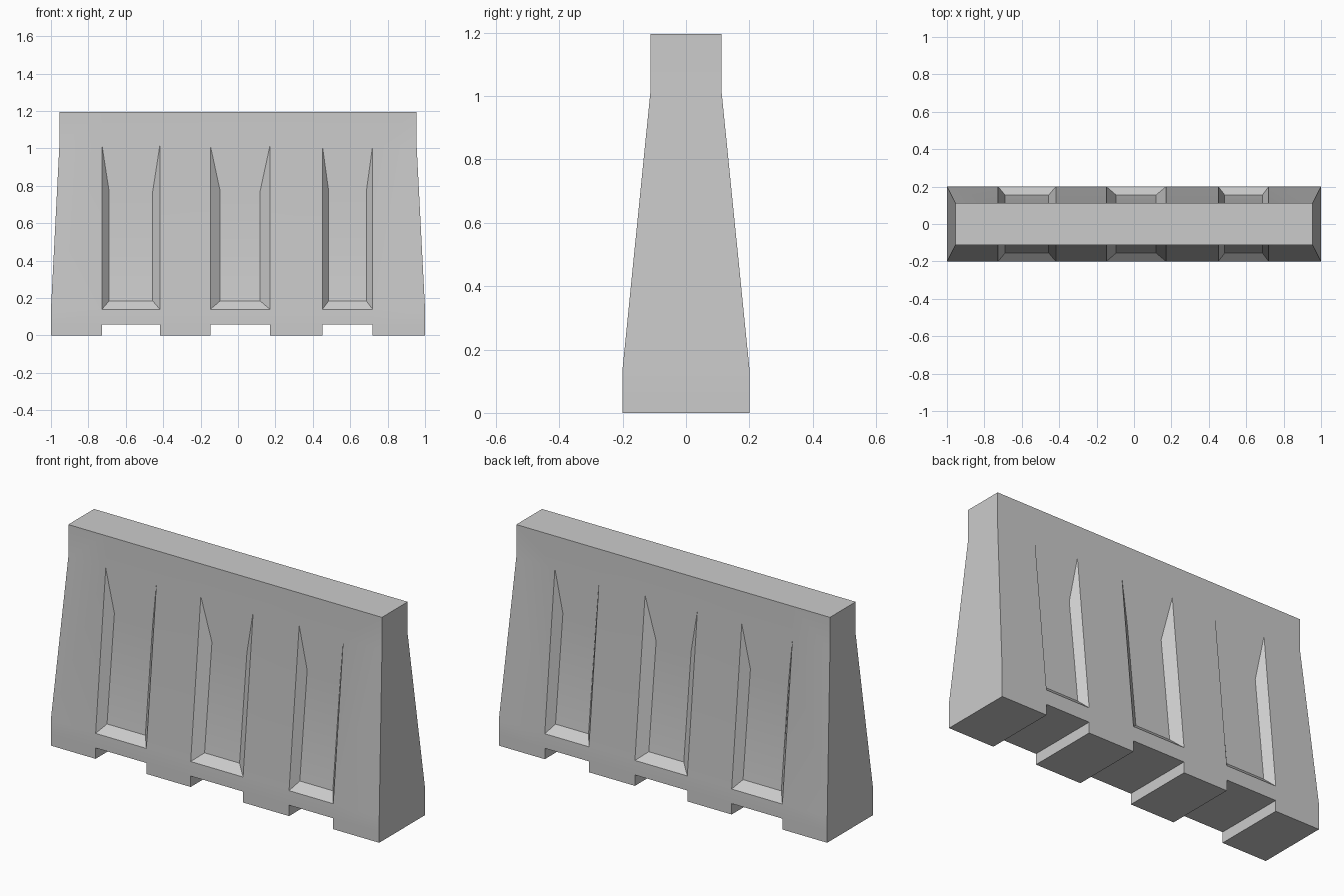
import bpy
import bmesh
import math

cube = bpy.data.objects.get("Cube")
if cube:
    bpy.data.objects.remove(cube, do_unlink=True)

grey = bpy.data.materials.new("concrete_grey")
grey.use_nodes = True
grey.diffuse_color = (0.6, 0.6, 0.6, 1)
grey.node_tree.nodes["Principled BSDF"].inputs["Base Color"].default_value = (0.6, 0.6, 0.6, 1)

# Profile levels: z, half length, half depth
LEVELS = [(0, 1, 0.2), (0.06, 1, 0.2), (0.14, 1, 0.2),
          (1.016, 0.955, 0.112), (1.195, 0.955, 0.112)]
# Recesses: outer left, outer right, inset of the floor
POCKETS = [(-0.727, -0.418, 0.038), (-0.148, 0.171, 0.053), (0.451, 0.72, 0.034)]
# Recess floor: z and half depth at its bottom and top
FLOOR = [(0.185, 0.155), (0.77, 0.091)]

columns = [-1] + [x for p in POCKETS for x in p[:2]] + [1]
last = len(columns) - 1
top = len(LEVELS) - 1

bm = bmesh.new()


def quad(*points):
    bm.faces.new([bm.verts.new(p) for p in points])


def point(col, row, side):
    z, half_x, half_y = LEVELS[row]
    x = columns[col] * (half_x if col in (0, last) else 1)
    return (x, side * half_y, z)


def bridge(a, b):
    """Strip running through the wall from front to back."""
    quad(point(*a, -1), point(*b, -1), point(*b, 1), point(*a, 1))


# Both long faces, with sunken recesses and open forklift slots
for side in (-1, 1):
    for col in range(last):
        is_pocket = col % 2 == 1
        for row in range(top):
            if is_pocket and row == 0:
                continue
            rim = [point(col, row, side), point(col + 1, row, side),
                   point(col + 1, row + 1, side), point(col, row + 1, side)]
            if not (is_pocket and row == 2):
                quad(*rim)
                continue
            left, right, inset = POCKETS[col // 2]
            left, right = left + inset, right - inset
            (z0, y0), (z1, y1) = FLOOR
            floor = [(left, side * y0, z0), (right, side * y0, z0),
                     (right, side * y1, z1), (left, side * y1, z1)]
            quad(*floor)
            for i in range(4):
                j = (i + 1) % 4
                quad(rim[i], rim[j], floor[j], floor[i])

# Top, feet, slot ceilings and slot sides
for col in range(last):
    bridge((col, top), (col + 1, top))
    base = col % 2
    bridge((col, base), (col + 1, base))
    if base:
        bridge((col, 0), (col, 1))
        bridge((col + 1, 0), (col + 1, 1))

# End faces
for row in range(top):
    bridge((0, row), (0, row + 1))
    bridge((last, row), (last, row + 1))

bmesh.ops.remove_doubles(bm, verts=bm.verts[:], dist=0.0005)
bmesh.ops.recalc_face_normals(bm, faces=bm.faces[:])

mesh = bpy.data.meshes.new("barrier_wall")
bm.to_mesh(mesh)
bm.free()
mesh.materials.append(grey)
wall = bpy.data.objects.new("barrier_wall", mesh)
bpy.context.collection.objects.link(wall)

bpy.ops.object.select_all(action='DESELECT')
wall.select_set(True)
bpy.context.view_layer.objects.active = wall
bpy.ops.object.shade_smooth_by_angle(angle=math.radians(20))
